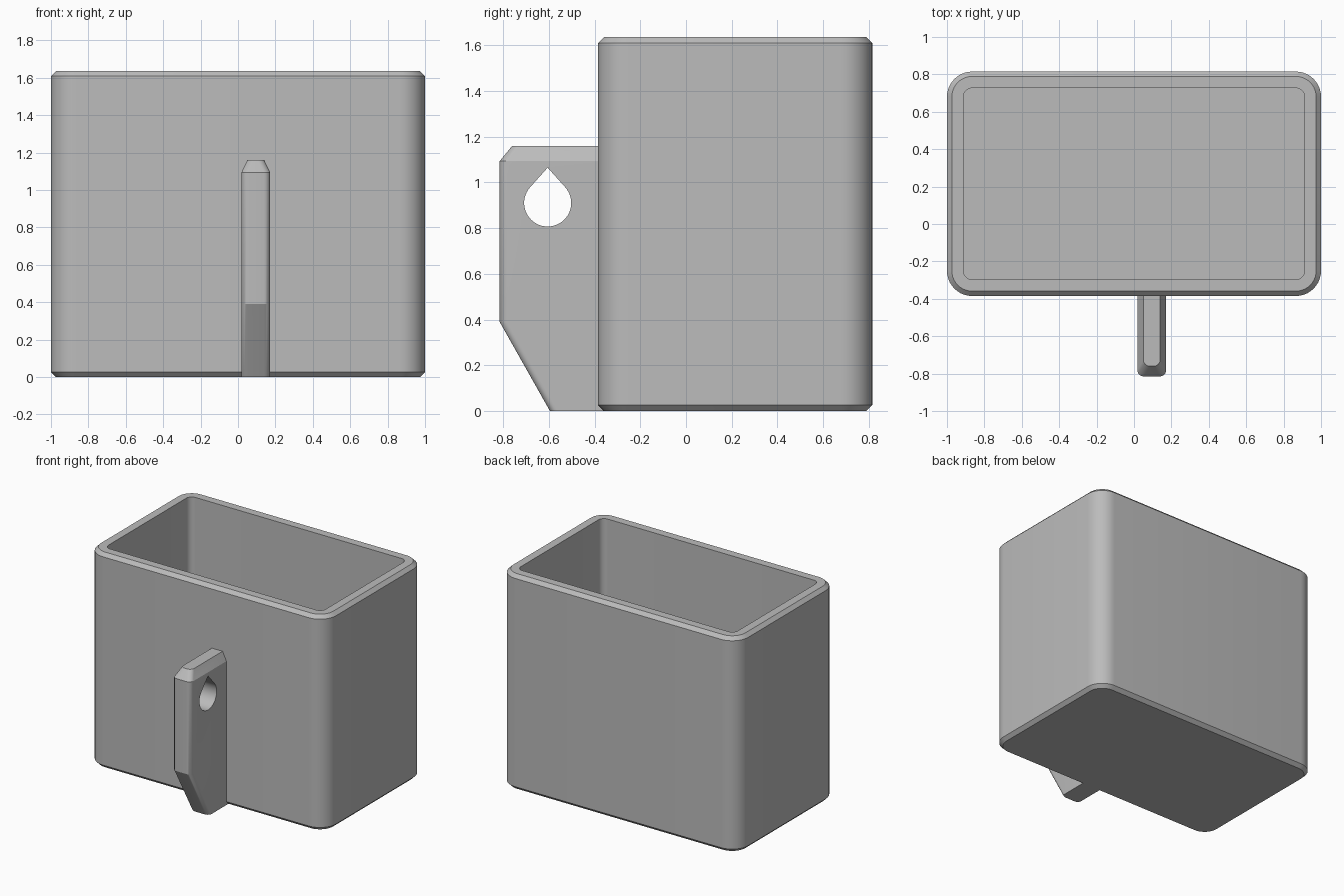
import bpy, bmesh, math

old = bpy.data.objects.get("Cube")
if old:
    bpy.data.objects.remove(old, do_unlink=True)

GREY = (0.5, 0.5, 0.5, 1)
grey = bpy.data.materials.new("plain_grey")
grey.use_nodes = True
grey.diffuse_color = GREY
grey.node_tree.nodes["Principled BSDF"].inputs["Base Color"].default_value = GREY


def rounded_outline(x0, x1, y0, y1, r_front, r_back, steps=10):
    """Counter-clockwise rectangle outline with rounded front and back corners."""
    corners = [(x0, y0, 1, 1, r_front), (x1, y0, -1, 1, r_front),
               (x1, y1, -1, -1, r_back), (x0, y1, 1, -1, r_back)]
    pts = []
    for i, (x, y, sx, sy, r) in enumerate(corners):
        if r == 0:
            pts.append((x, y))
            continue
        for k in range(steps + 1):
            a = math.pi + (i + k / steps) * math.pi / 2
            pts.append((x + sx * r + r * math.cos(a), y + sy * r + r * math.sin(a)))
    return pts


def loft(name, rings):
    """Skin a stack of (outline, z) rings and cap both ends."""
    bm = bmesh.new()
    loops = [[bm.verts.new((x, y, z)) for x, y in pts] for pts, z in rings]
    for a, b in zip(loops, loops[1:]):
        for i in range(len(a)):
            j = (i + 1) % len(a)
            bm.faces.new((a[i], a[j], b[j], b[i]))
    bm.faces.new(loops[0][::-1])
    bm.faces.new(loops[-1])
    bmesh.ops.recalc_face_normals(bm, faces=bm.faces)
    mesh = bpy.data.meshes.new(name)
    bm.to_mesh(mesh)
    bm.free()
    mesh.materials.append(grey)
    obj = bpy.data.objects.new(name, mesh)
    bpy.context.collection.objects.link(obj)
    return obj


def select_only(obj):
    bpy.ops.object.select_all(action="DESELECT")
    obj.select_set(True)
    bpy.context.view_layer.objects.active = obj


# Open box: chamfered outside, flat rim, straight inner walls, floor
FRONT, BACK, HEIGHT = -0.385, 0.815, 1.635
CHAMFER, WALL, CORNER = 0.026, 0.088, 0.135


def box_ring(inset):
    r = CORNER - inset
    return rounded_outline(-1 + inset, 1 - inset, FRONT + inset, BACK - inset, r, r)


box = loft("open_box", [
    (box_ring(CHAMFER), 0), (box_ring(0), CHAMFER),
    (box_ring(0), HEIGHT - CHAMFER), (box_ring(CHAMFER), HEIGHT),
    (box_ring(WALL), HEIGHT), (box_ring(WALL), WALL)])

# Hanging tab: slanted foot, rounded front edges, chamfered top
TAB_X, TAB_BACK = 0.095, -0.34


def tab_ring(half_width, front):
    return rounded_outline(TAB_X - half_width, TAB_X + half_width,
                           front, TAB_BACK, 0.034, 0, 6)


tab = loft("hanging_tab", [
    (tab_ring(0.077, -0.595), 0), (tab_ring(0.077, -0.815), 0.39),
    (tab_ring(0.077, -0.815), 1.093), (tab_ring(0.045, -0.76), 1.16)])

# Teardrop hole through the tab
HOLE_Y, HOLE_Z, HOLE_R, STEPS = -0.605, 0.91, 0.103, 36
teardrop = [(HOLE_Y, HOLE_Z + 1.5 * HOLE_R)]
for k in range(STEPS + 1):
    a = math.radians(138 + 264 * k / STEPS)
    teardrop.append((HOLE_Y + HOLE_R * math.cos(a), HOLE_Z + HOLE_R * math.sin(a)))
cutter = loft("hole_cutter", [(teardrop, -0.1), (teardrop, 0.3)])
for v in cutter.data.vertices:
    v.co = (v.co.z, v.co.x, v.co.y)
cutter.hide_render = True
cut = tab.modifiers.new("teardrop_hole", "BOOLEAN")
cut.operation = "DIFFERENCE"
cut.solver = "EXACT"
cut.object = cutter
select_only(tab)
bpy.ops.object.modifier_apply(modifier=cut.name)
bpy.data.objects.remove(cutter, do_unlink=True)

# Smooth rounded corners, keep chamfers and rims sharp
for obj in (box, tab):
    select_only(obj)
    bpy.ops.object.shade_smooth_by_angle(angle=math.radians(25))
